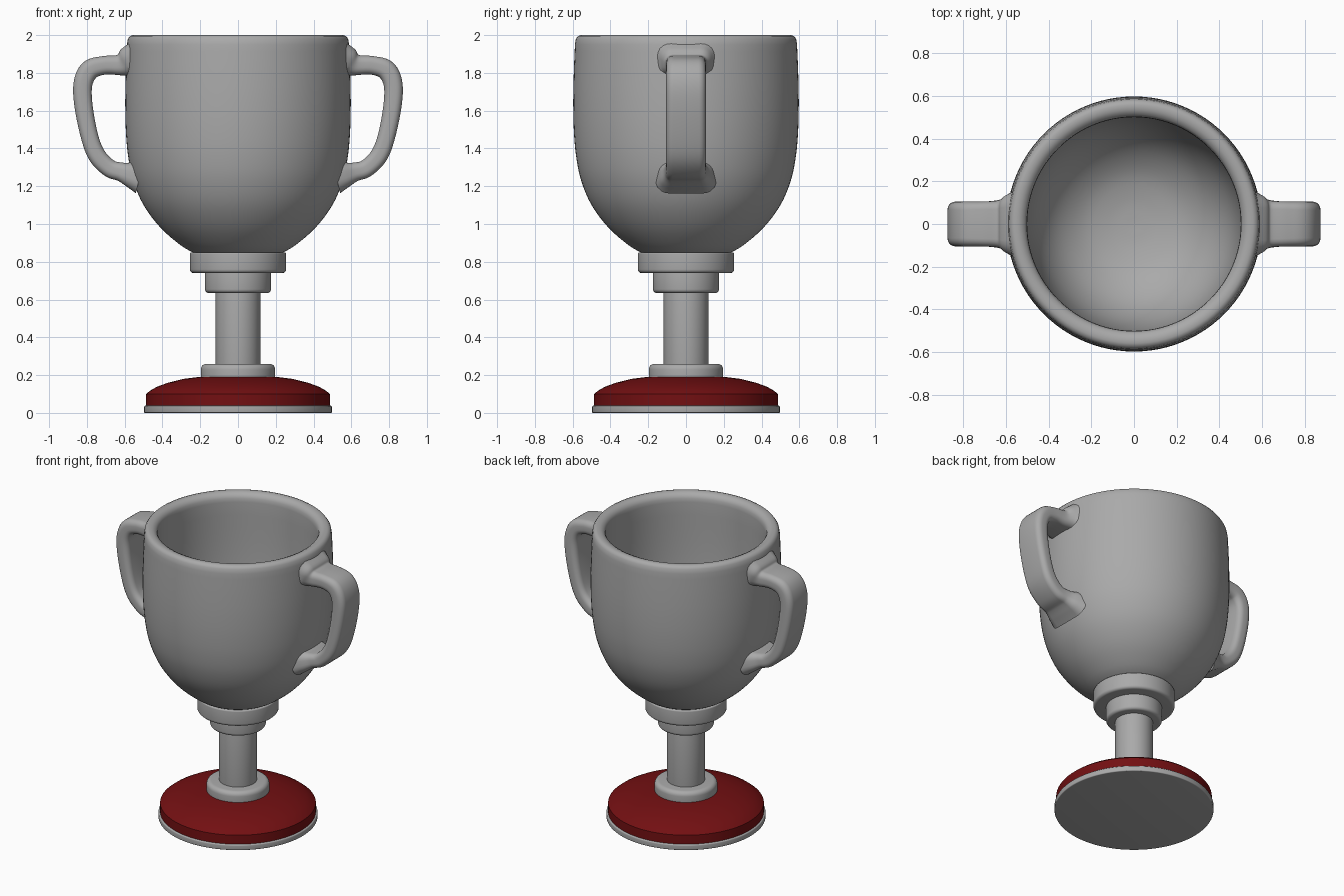
import bpy, bmesh, math
from mathutils import Vector

cube = bpy.data.objects.get("Cube")
if cube:
    bpy.data.objects.remove(cube, do_unlink=True)


def material(name, color):
    mat = bpy.data.materials.new(name)
    mat.use_nodes = True
    mat.diffuse_color = color
    bsdf = mat.node_tree.nodes["Principled BSDF"]
    bsdf.inputs["Base Color"].default_value = color
    bsdf.inputs["Roughness"].default_value = 0.5
    return mat


silver = material("silver grey", (0.4, 0.4, 0.4, 1))
red = material("dark red", (0.17, 0.005, 0.006, 1))


def finish(name, bm, mat, angle):
    bmesh.ops.remove_doubles(bm, verts=bm.verts, dist=1e-5)
    bmesh.ops.recalc_face_normals(bm, faces=bm.faces)
    mesh = bpy.data.meshes.new(name)
    bm.to_mesh(mesh)
    bm.free()
    mesh.materials.append(mat)
    obj = bpy.data.objects.new(name, mesh)
    bpy.context.collection.objects.link(obj)
    bpy.ops.object.select_all(action='DESELECT')
    obj.select_set(True)
    bpy.context.view_layer.objects.active = obj
    bpy.ops.object.shade_smooth_by_angle(angle=math.radians(angle))
    return obj


def bridge(bm, rings):
    for a, b in zip(rings, rings[1:]):
        for i in range(len(a)):
            j = (i + 1) % len(a)
            bm.faces.new((a[i], a[j], b[j], b[i]))


def lathe(name, profile, mat, segments=96, angle=40):
    """Revolve (radius, z) points about the z axis."""
    bm = bmesh.new()
    verts = [bm.verts.new((r, 0, z)) for r, z in profile]
    edges = [bm.edges.new(pair) for pair in zip(verts, verts[1:])]
    bmesh.ops.spin(bm, geom=verts + edges, axis=(0, 0, 1), cent=(0, 0, 0),
                   angle=math.tau, steps=segments, use_merge=True)
    return finish(name, bm, mat, angle)


def collar(name, radius, low, high, top_round, bottom_round):
    """Disc with rounded top and bottom edges."""
    points = [(0, low)]
    for bevel, z, start in ((bottom_round, low + bottom_round, -90),
                            (top_round, high - top_round, 0)):
        for k in range(6):
            a = math.radians(start + 18 * k)
            points.append((radius - bevel + bevel * math.cos(a), z + bevel * math.sin(a)))
    return lathe(name, points + [(0, high)], silver)


def smooth_path(points, steps=6):
    """Catmull-Rom curve through the points, of any dimension."""
    pts = [Vector(p) for p in points]
    pts = [2 * pts[0] - pts[1]] + pts + [2 * pts[-1] - pts[-2]]
    out = []
    for a, b, c, d in zip(pts, pts[1:], pts[2:], pts[3:]):
        for k in range(steps):
            t = k / steps
            out.append(0.5 * (2 * b + (c - a) * t + (2 * a - 5 * b + 4 * c - d) * t**2
                              + (3 * b - a - 3 * c + d) * t**3))
    return out + [pts[-2]]


# Bowl with a thick rounded rim
outer = smooth_path([(0.22, 0.84), (0.30, 0.885), (0.41, 0.98), (0.50, 1.10),
                     (0.555, 1.23), (0.582, 1.36), (0.594, 1.5), (0.597, 1.65),
                     (0.594, 1.8), (0.588, 1.95)], 4)
rim = [(0.583, 1.98), (0.573, 1.994), (0.558, 2.0), (0.535, 1.998),
       (0.513, 1.987), (0.502, 1.965)]
inner = smooth_path([(0.50, 1.94), (0.502, 1.6), (0.49, 1.38), (0.45, 1.2),
                     (0.37, 1.06), (0.25, 0.965), (0.12, 0.925), (0, 0.915)], 4)
lathe("bowl", [(0, 0.84)] + [tuple(p) for p in outer] + rim + [tuple(p) for p in inner],
      silver)

# Stem and collars
collar("upper_collar", 0.255, 0.74, 0.85, 0.008, 0.02)
collar("lower_collar", 0.175, 0.635, 0.75, 0.008, 0.02)
collar("stem", 0.118, 0.2, 0.66, 0.005, 0.005)
collar("foot_collar", 0.197, 0.17, 0.26, 0.03, 0.005)

# Domed base on a thin plate
lathe("base_dome", [(0, 0.03), (0.487, 0.03), (0.487, 0.1), (0.465, 0.118), (0.43, 0.138),
                    (0.37, 0.16), (0.29, 0.18), (0.2, 0.191), (0, 0.195)], red, angle=50)
collar("base_plate", 0.498, 0.0, 0.038, 0.008, 0.006)


def handle(name, side):
    """Sweep a rounded rectangle along (x, z, half thickness, half width)."""
    path = smooth_path([(0.54, 1.86, 0.13, 0.17), (0.585, 1.855, 0.085, 0.14),
                        (0.63, 1.842, 0.055, 0.112), (0.71, 1.84, 0.049, 0.105),
                        (0.785, 1.815, 0.053, 0.105), (0.821, 1.74, 0.05, 0.105),
                        (0.817, 1.62, 0.048, 0.105), (0.785, 1.46, 0.046, 0.105),
                        (0.745, 1.36, 0.047, 0.105), (0.68, 1.295, 0.047, 0.106),
                        (0.62, 1.276, 0.05, 0.115), (0.57, 1.262, 0.068, 0.138),
                        (0.52, 1.25, 0.09, 0.16)], 6)
    bm = bmesh.new()
    rings = []
    for i, (x, z, thick, wide) in enumerate(path):
        before, after = path[max(i - 1, 0)], path[min(i + 1, len(path) - 1)]
        tangent = Vector((after[0] - before[0], after[1] - before[1])).normalized()
        ring = []
        corner = thick * 0.75
        for quarter, (sx, sy) in enumerate(((1, 1), (-1, 1), (-1, -1), (1, -1))):
            for k in range(6):
                a = math.radians(90 * quarter + 18 * k)
                n = sx * (thick - corner) + corner * math.cos(a)
                y = sy * (wide - corner) + corner * math.sin(a)
                ring.append(bm.verts.new((side * (x - tangent.y * n), y, z + tangent.x * n)))
        rings.append(ring)
    bridge(bm, rings)
    bm.faces.new(rings[0])
    bm.faces.new(rings[-1])
    return finish(name, bm, silver, 60)


handle("left_handle", 1)
handle("right_handle", -1)
